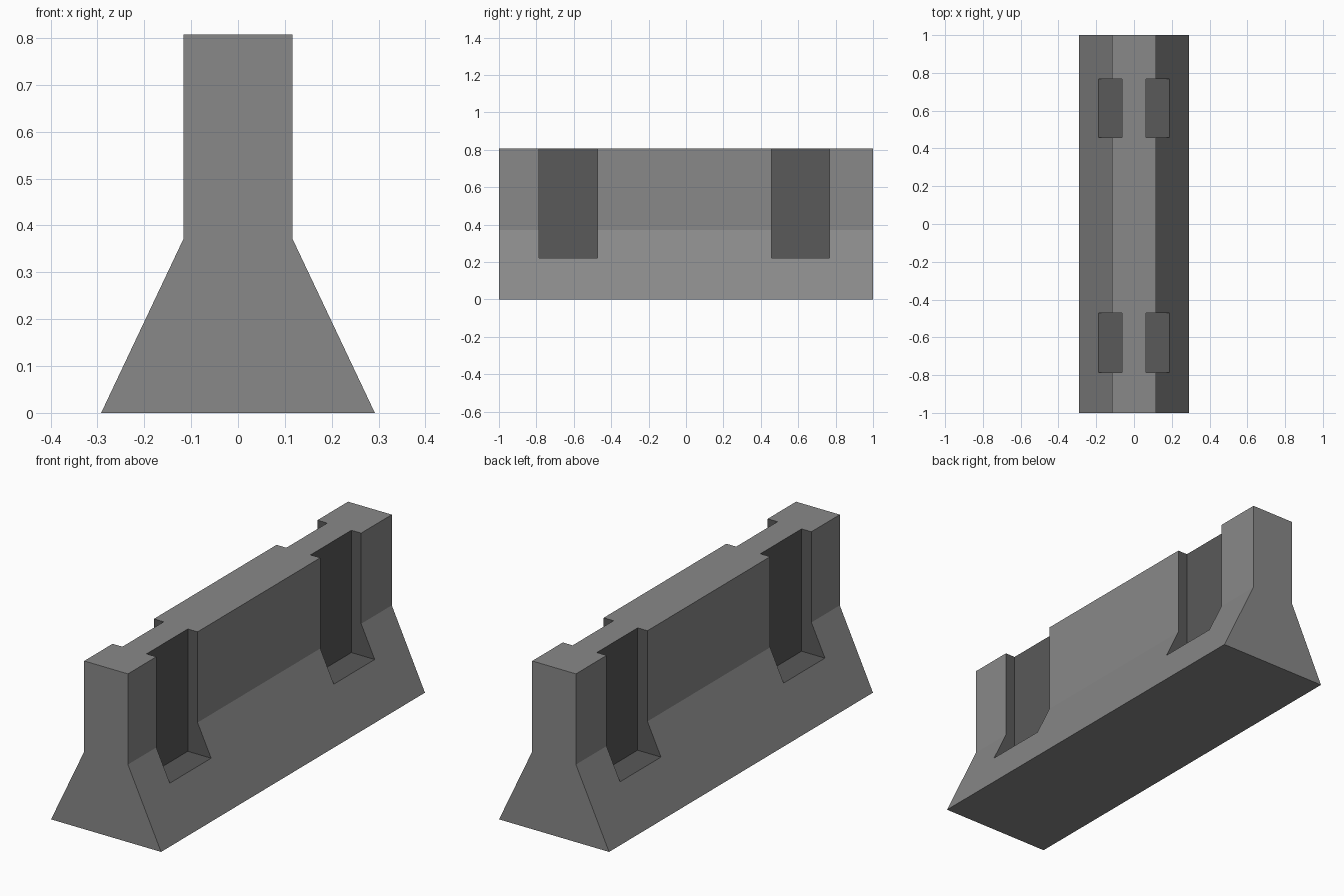
import bpy
import bmesh

if "Cube" in bpy.data.objects:
    bpy.data.objects.remove(bpy.data.objects["Cube"])


def material(name, grey):
    mat = bpy.data.materials.new(name)
    mat.diffuse_color = (grey, grey, grey, 1)
    mat.use_nodes = True
    mat.node_tree.nodes["Principled BSDF"].inputs["Base Color"].default_value = mat.diffuse_color
    return mat


concrete = material("concrete grey", 0.25)
recess = material("dark recess grey", 0.10)

# Barrier body: symmetrical profile swept along y
half = [(0.292, 0.0), (0.116, 0.372), (0.116, 0.807)]
profile = half + [(-x, z) for x, z in reversed(half)]
bm = bmesh.new()
face = bm.faces.new([bm.verts.new((x, -1, z)) for x, z in profile])
swept = bmesh.ops.extrude_face_region(bm, geom=[face])["geom"]
bmesh.ops.translate(bm, vec=(0, 2, 0),
                    verts=[v for v in swept if isinstance(v, bmesh.types.BMVert)])
bmesh.ops.recalc_face_normals(bm, faces=bm.faces)
mesh = bpy.data.meshes.new("barrier_body")
bm.to_mesh(mesh)
bm.free()
body = bpy.data.objects.new("barrier_body", mesh)
bpy.context.collection.objects.link(body)
mesh.materials.append(concrete)
mesh.materials.append(recess)

# Four vertical slots, two on each side
SLOTS = [(-0.785, -0.472), (0.458, 0.768)]
INNER, FLOOR = 0.064, 0.22
bpy.context.view_layer.objects.active = body
for y0, y1 in SLOTS:
    for side in (-1, 1):
        bpy.ops.mesh.primitive_cube_add(size=1, location=(
            side * (INNER + 0.2), (y0 + y1) / 2, FLOOR + 0.5))
        cutter = bpy.context.object
        cutter.name = "slot_cutter"
        cutter.scale = (0.4, y1 - y0, 1)
        cutter.hide_render = True
        bpy.context.view_layer.objects.active = body
        mod = body.modifiers.new("slot", "BOOLEAN")
        mod.operation = "DIFFERENCE"
        mod.solver = "EXACT"
        mod.object = cutter
        bpy.ops.object.modifier_apply(modifier=mod.name)
        bpy.data.objects.remove(cutter)

# Dark paint on every face lying inside a slot
for poly in body.data.polygons:
    c = poly.center
    in_slot = any(y0 - 0.001 < c.y < y1 + 0.001 for y0, y1 in SLOTS)
    poly.material_index = int(in_slot and INNER - 0.001 < abs(c.x) < 0.19
                              and FLOOR - 0.001 < c.z < 0.8)
